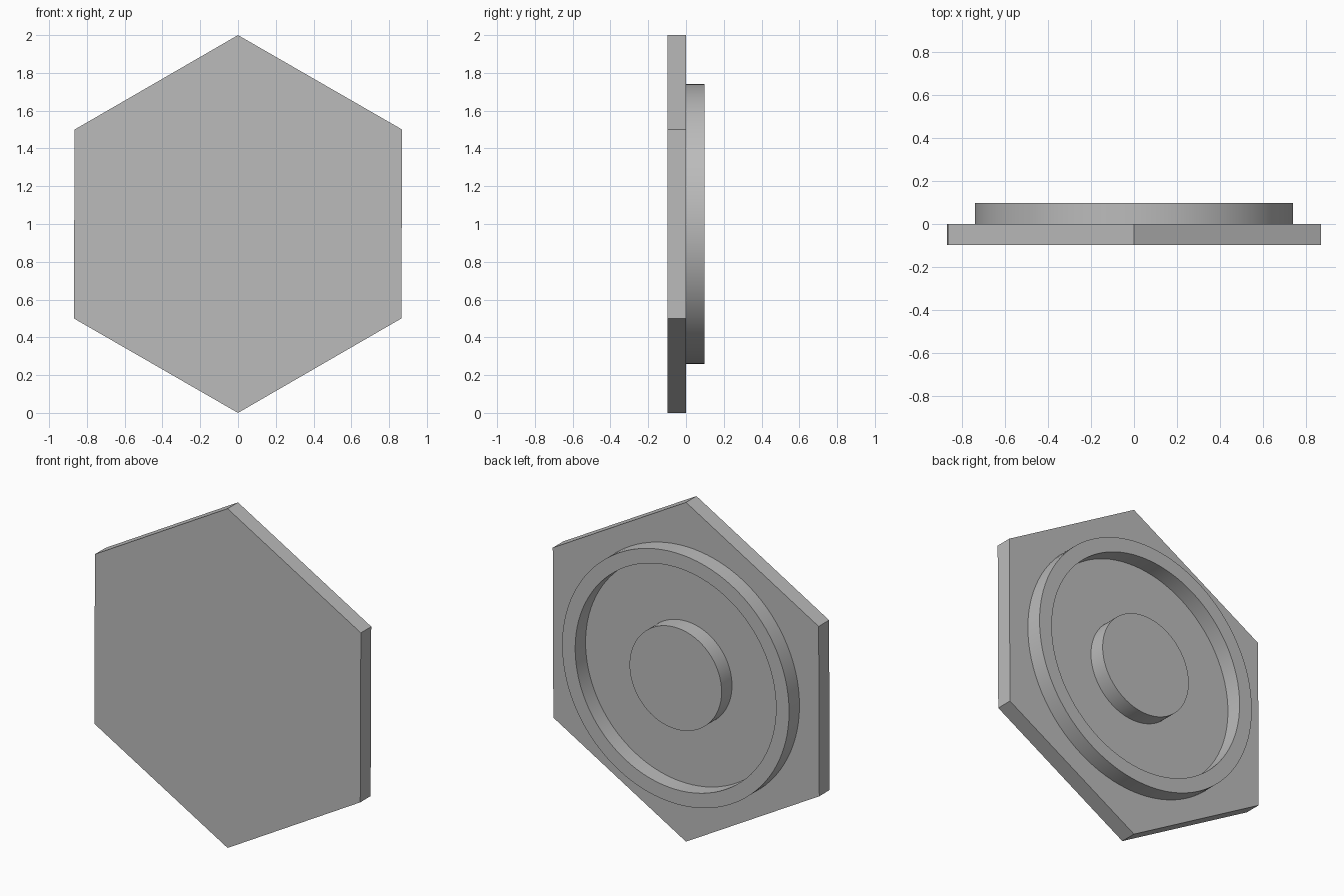
import bpy
import bmesh
import math

cube = bpy.data.objects.get("Cube")
if cube:
    bpy.data.objects.remove(cube, do_unlink=True)

CENTRE_Z = 1.0
THICK = 0.097
SEGMENTS = 96

grey = bpy.data.materials.new("plain_grey")
grey.use_nodes = True
colour = (0.5, 0.5, 0.5, 1)
grey.diffuse_color = colour
grey.node_tree.nodes["Principled BSDF"].inputs["Base Color"].default_value = colour


def circle(radius):
    """Points of a circle in the x-z plane."""
    steps = [math.tau * i / SEGMENTS for i in range(SEGMENTS)]
    return [(radius * math.cos(a), CENTRE_Z + radius * math.sin(a)) for a in steps]


def extrude(name, outer, y0, y1, inner=None, smooth=False):
    """Extrude an x-z outline from y0 to y1, with an optional matching hole."""
    bm = bmesh.new()
    n = len(outer)

    def loop(points, y):
        return [bm.verts.new((x, y, z)) for x, z in points]

    def bridge(a, b):
        for i in range(n):
            j = (i + 1) % n
            bm.faces.new((a[i], a[j], b[j], b[i]))

    front, back = loop(outer, y0), loop(outer, y1)
    bridge(front, back)
    if inner:
        hole_front, hole_back = loop(inner, y0), loop(inner, y1)
        bridge(hole_front, hole_back)
        bridge(front, hole_front)
        bridge(back, hole_back)
    else:
        bm.faces.new(front)
        bm.faces.new(back)
    bmesh.ops.recalc_face_normals(bm, faces=bm.faces[:])
    mesh = bpy.data.meshes.new(name)
    bm.to_mesh(mesh)
    bm.free()
    mesh.materials.append(grey)
    obj = bpy.data.objects.new(name, mesh)
    bpy.context.collection.objects.link(obj)
    if smooth:
        bpy.ops.object.select_all(action="DESELECT")
        obj.select_set(True)
        bpy.context.view_layer.objects.active = obj
        bpy.ops.object.shade_smooth_by_angle(angle=math.radians(30))
    return obj


# Hexagonal front plate, its side edges leaning very slightly
hexagon = [(0, 2), (-0.865, 1.5), (-0.869, 0.5), (0, 0), (0.865, 0.5), (0.869, 1.5)]
extrude("hexagon_plate", hexagon, -THICK, 0)

# Raised rim and central boss on the back
extrude("back_rim", circle(0.74), 0, THICK, inner=circle(0.655), smooth=True)
extrude("back_boss", circle(0.3), 0, THICK, smooth=True)
